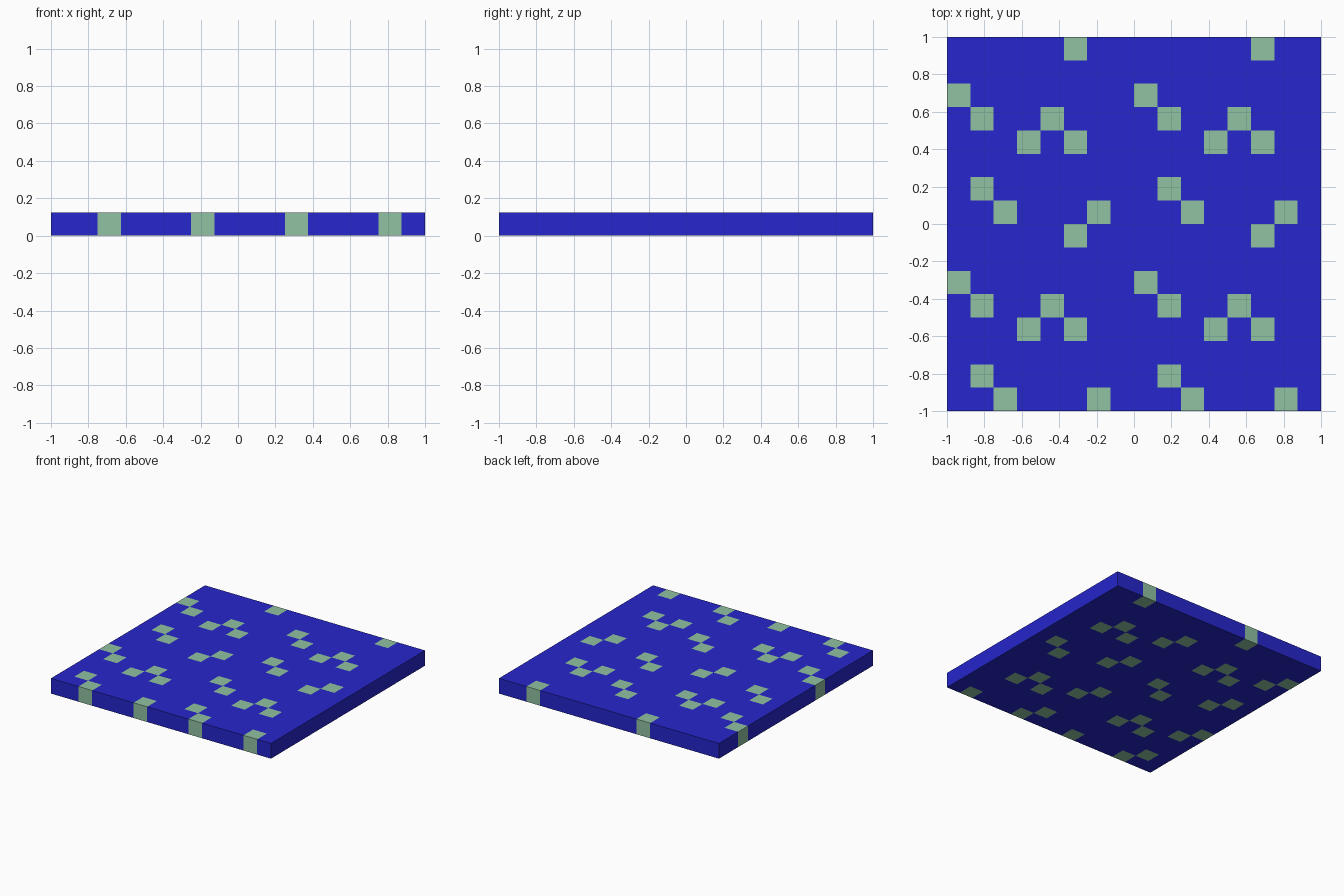
import bpy, bmesh

if "Cube" in bpy.data.objects:
    bpy.data.objects.remove(bpy.data.objects["Cube"])

N, CELL, HEIGHT = 16, 0.125, 0.125
# Green cells (column, row) in one 8 x 8 tile, repeated twice each way
SPOTS = {(5, 7), (0, 5), (1, 4), (4, 4), (3, 3), (5, 3), (1, 1), (2, 0), (6, 0)}


def material(name, rgb):
    m = bpy.data.materials.new(name)
    m.diffuse_color = (*rgb, 1.0)
    m.use_nodes = True
    m.node_tree.nodes["Principled BSDF"].inputs["Base Color"].default_value = m.diffuse_color
    return m


# Slab: a grid of cells extruded to thickness
bm = bmesh.new()
bmesh.ops.create_grid(bm, x_segments=N, y_segments=N, size=1.0)
top = bmesh.ops.extrude_face_region(bm, geom=bm.faces[:], use_keep_orig=True)["geom"]
bmesh.ops.translate(bm, vec=(0, 0, HEIGHT),
                    verts=[g for g in top if isinstance(g, bmesh.types.BMVert)])
bmesh.ops.recalc_face_normals(bm, faces=bm.faces[:])

# Spots: colour each face by the cell just inside it, on every side
for f in bm.faces:
    p = f.calc_center_median() - f.normal * 0.01
    cell = (int((p.x + 1) / CELL) % 8, int((p.y + 1) / CELL) % 8)
    f.material_index = 1 if cell in SPOTS else 0

mesh = bpy.data.meshes.new("spotted_slab")
bm.to_mesh(mesh)
bm.free()
mesh.materials.append(material("deep blue", (0.019, 0.019, 0.61)))
mesh.materials.append(material("sage green", (0.278, 0.54, 0.36)))
slab = bpy.data.objects.new("spotted_slab", mesh)
bpy.context.collection.objects.link(slab)
